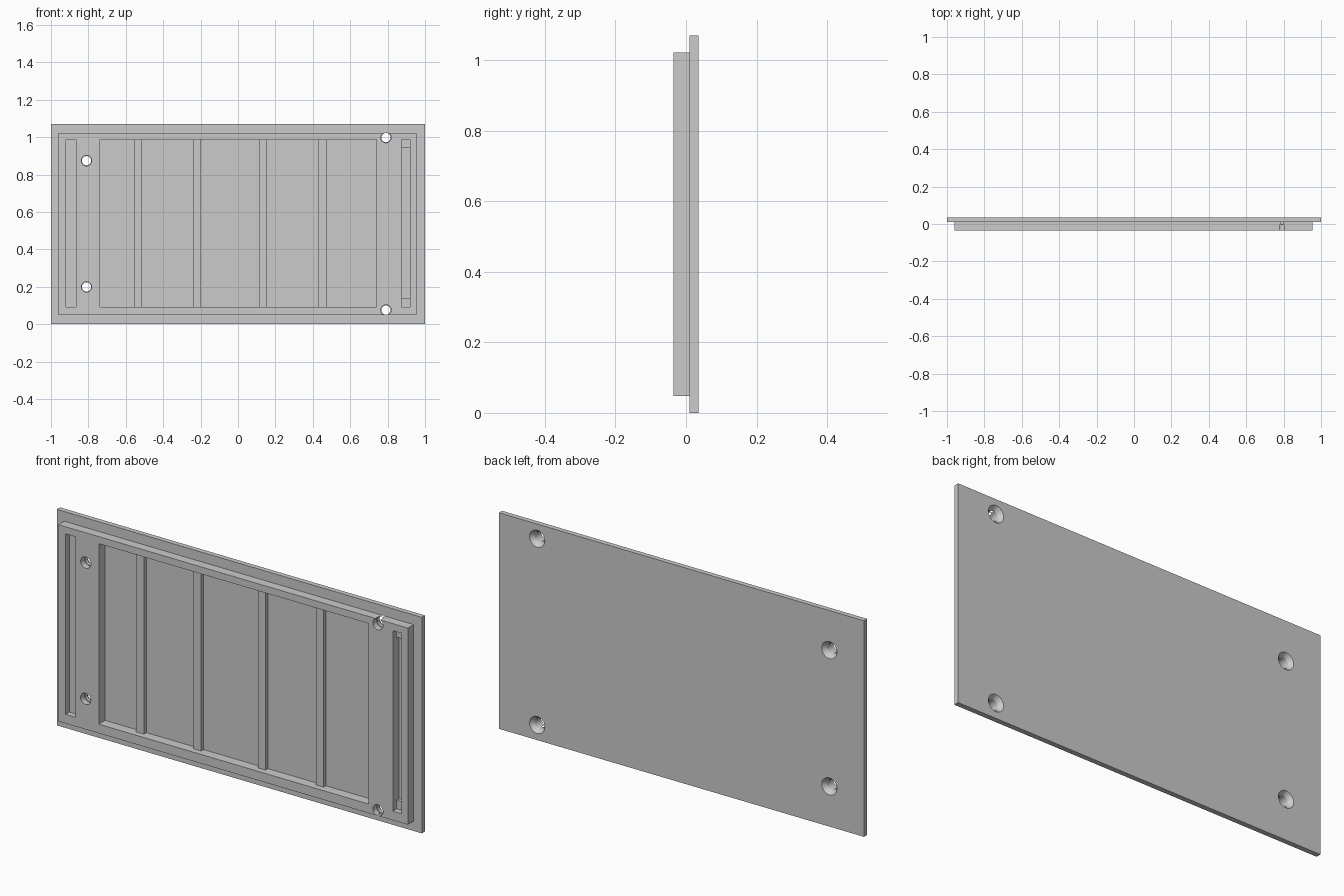
import bpy, bmesh, math
from mathutils import Vector

if "Cube" in bpy.data.objects:
    bpy.data.objects.remove(bpy.data.objects["Cube"])


def mesh_object(name, bm):
    bmesh.ops.recalc_face_normals(bm, faces=bm.faces)
    mesh = bpy.data.meshes.new(name)
    bm.to_mesh(mesh)
    bm.free()
    obj = bpy.data.objects.new(name, mesh)
    bpy.context.collection.objects.link(obj)
    return obj


def box(name, x, y, z):
    bm = bmesh.new()
    bmesh.ops.create_cube(bm, size=1)
    for v in bm.verts:
        v.co = Vector(r[0] if c < 0 else r[1] for c, r in zip(v.co, (x, y, z)))
    return mesh_object(name, bm)


def lathe_y(name, x, z, profile, sides=32):
    """Solid turned around a y axis through (x, z); profile is (y, radius)."""
    bm = bmesh.new()
    rings = []
    for y, r in profile:
        rings.append([bm.verts.new((x + r * math.cos(2 * math.pi * i / sides), y,
                                    z + r * math.sin(2 * math.pi * i / sides)))
                      for i in range(sides)])
    for a, b in zip(rings, rings[1:]):
        for i in range(sides):
            j = (i + 1) % sides
            bm.faces.new((a[i], a[j], b[j], b[i]))
    bm.faces.new(rings[0])
    bm.faces.new(rings[-1])
    return mesh_object(name, bm)


def combine(target, tool, operation):
    tool.hide_render = True
    mod = target.modifiers.new(operation.lower(), 'BOOLEAN')
    mod.operation = operation
    mod.solver = 'EXACT'
    mod.object = tool
    bpy.context.view_layer.objects.active = target
    bpy.ops.object.modifier_apply(modifier=mod.name)
    bpy.data.objects.remove(tool)


FRONT, SHALLOW, DEEP = -0.1, -0.005, 0.014
Z_IN = (0.093, 0.987)

# Back plate with the raised block on its front
panel = box("cover_panel", (-1, 1), (0.01, 0.035), (0, 1.07))
combine(panel, box("raised_block", (-0.96, 0.955), (-0.035, 0.02), (0.048, 1.022)), 'UNION')

# Main pocket: shallow cut over everything, deep bays between the ribs
combine(panel, box("pocket_cut", (-0.738, 0.74), (FRONT, SHALLOW), Z_IN), 'DIFFERENCE')
bays = [(-0.738, -0.555), (-0.512, -0.241), (-0.198, 0.112),
        (0.155, 0.43), (0.472, 0.74)]
for bay in bays:
    combine(panel, box("bay_cut", bay, (FRONT, DEEP), Z_IN), 'DIFFERENCE')

# Side slots; the right one is deeper between two end steps
combine(panel, box("left_slot_cut", (-0.92, -0.865), (FRONT, SHALLOW), Z_IN), 'DIFFERENCE')
combine(panel, box("right_slot_cut", (0.873, 0.92), (FRONT, SHALLOW), Z_IN), 'DIFFERENCE')
combine(panel, box("right_slot_deep_cut", (0.873, 0.92), (FRONT, DEEP), (0.136, 0.943)),
        'DIFFERENCE')

# Screw holes, countersunk from the back
hole = [(FRONT, 0.028), (SHALLOW, 0.028), (SHALLOW, 0.0245),
        (0.015, 0.0265), (0.035, 0.042), (0.06, 0.0614)]
for x, z in [(-0.81, 0.874), (-0.81, 0.199), (0.791, 0.9975), (0.791, 0.075)]:
    combine(panel, lathe_y("hole_cut", x, z, hole), 'DIFFERENCE')

# Smooth hole walls, crisp edges elsewhere
bpy.ops.object.select_all(action='DESELECT')
panel.select_set(True)
bpy.context.view_layer.objects.active = panel
bpy.ops.object.shade_smooth_by_angle(angle=math.radians(25))
